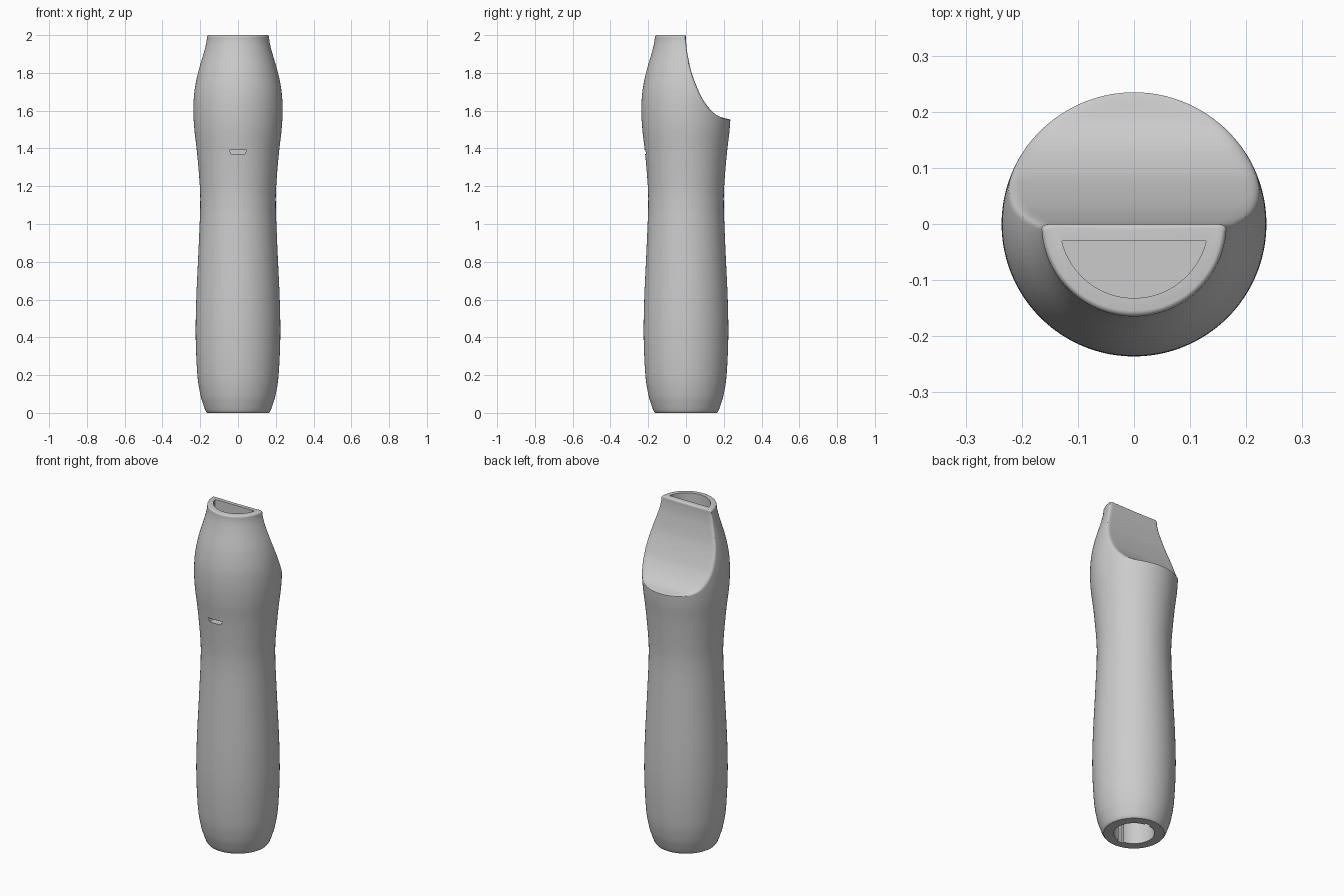
import bpy, bmesh, math
from mathutils import Vector

SEGMENTS = 288
AXIS_Y = -0.09  # point inside every section, from which outlines are measured

if "Cube" in bpy.data.objects:
    bpy.data.objects.remove(bpy.data.objects["Cube"])

grey = bpy.data.materials.new("plain grey")
grey.use_nodes = True
grey.diffuse_color = (0.6, 0.6, 0.6, 1)
grey.node_tree.nodes["Principled BSDF"].inputs["Base Color"].default_value = (0.6, 0.6, 0.6, 1)


def spline(points, steps):
    """Smooth 2D curve through the points."""
    p = [Vector(q) for q in points]
    p = [2 * p[0] - p[1]] + p + [2 * p[-1] - p[-2]]
    out = []
    for a, b, c, d in zip(p, p[1:], p[2:], p[3:]):
        for i in range(steps):
            t = i / steps
            out.append(0.5 * (2 * b + (c - a) * t + (2 * a - 5 * b + 4 * c - d) * t ** 2
                              + (3 * b - a - 3 * c + d) * t ** 3))
    return out + [p[-2]]


def make_object(name, bm):
    bmesh.ops.recalc_face_normals(bm, faces=bm.faces)
    mesh = bpy.data.meshes.new(name)
    bm.to_mesh(mesh)
    bm.free()
    mesh.materials.append(grey)
    obj = bpy.data.objects.new(name, mesh)
    bpy.context.collection.objects.link(obj)
    return obj


def prism(name, outline, offset):
    """Extrude a closed outline by an offset."""
    bm = bmesh.new()
    face = bm.faces.new([bm.verts.new(p) for p in outline])
    top = bmesh.ops.extrude_face_region(bm, geom=[face])["geom"]
    bmesh.ops.translate(bm, vec=offset, verts=[v for v in top if isinstance(v, bmesh.types.BMVert)])
    return make_object(name, bm)


# Height and radius of the turned grip
profile = spline([(0, .163), (.012, .172), (.05, .186), (.1, .2), (.2, .215), (.4, .224),
                  (.6, .221), (.8, .212), (1, .203), (1.1, .2), (1.2, .202), (1.38, .217),
                  (1.5, .231), (1.6, .236), (1.7, .231), (1.8, .212), (1.9, .183),
                  (1.96, .168), (2, .164)], 5)
# Depth and height of the scooped back
scoop = spline([(.27, 1.551), (.23, 1.555), (.18, 1.568), (.14, 1.594), (.1, 1.643), (.07, 1.697),
                (.03, 1.8), (.008, 1.9), (.001, 1.96), (0, 2)], 9)


def radius_at(z):
    for a, b in zip(profile, profile[1:]):
        if z <= b.x:
            return a.y + (b.y - a.y) * (z - a.x) / (b.x - a.x)
    return profile[-1].y


def section(z, cut, inset=0):
    """Round outline, flattened at the back with soft corners."""
    r, ring, soft = radius_at(z), [], 0.02
    for i in range(SEGMENTS):
        a = 2 * math.pi * i / SEGMENTS
        s, c = math.sin(a), math.cos(a)
        d = -AXIS_Y * s + math.sqrt(r * r - (AXIS_Y * c) ** 2)
        if cut is not None and s > 0.01:
            flat = (cut - AXIS_Y) / s
            h = max(soft - abs(d - flat), 0) / soft
            d = min(d, flat) - h * h * soft / 4
        d -= inset
        ring.append((d * c, AXIS_Y + d * s, z))
    return ring


# Grip body: round below, scooped towards the mouth end
fillet = 0.01
rings = [section(p.x, None) for p in profile if p.x < scoop[0].y - .003]
rings += [section(p.y, p.x) for p in scoop if p.y < 2 - fillet]
for i in range(6):
    a = i / 5 * math.pi / 2
    rings.append(section(2 - fillet + fillet * math.sin(a), 0, fillet * (1 - math.cos(a))))

bm = bmesh.new()
loops = [[bm.verts.new(p) for p in ring] for ring in rings]
for low, high in zip(loops, loops[1:]):
    for i in range(SEGMENTS):
        j = (i + 1) % SEGMENTS
        bm.faces.new((low[i], low[j], high[j], high[i]))
bm.faces.new(loops[0][::-1])
bm.faces.new(loops[-1])
grip = make_object("grip_body", bm)

# Half-round pocket in the top
start = math.asin(0.03 / 0.132)
arc = [math.pi + start + (math.pi - 2 * start) * i / 48 for i in range(49)]
pocket = prism("pocket_cutter", [(.132 * math.cos(a), .132 * math.sin(a), 2.05) for a in arc],
               (0, 0, -.35))

# Round socket in the base with a key slot front and back
turn = [2 * math.pi * i / 64 for i in range(64)]
socket = prism("socket_cutter", [(.11 * math.cos(a), .11 * math.sin(a), -.05) for a in turn],
               (0, 0, .55))
keys = prism("key_slot_cutter", [(x, y, -.06) for x, y in
             ((-.018, -.12), (.018, -.12), (.018, .12), (-.018, .12))], (0, 0, .55))

# Small tapered port in the front
port = prism("port_cutter", [(x, -.3, z) for x, z in
             ((-.036, 1.37), (.036, 1.37), (.047, 1.392), (-.047, 1.392))], (0, .13, 0))

bpy.context.view_layer.objects.active = grip
grip.select_set(True)
for cutter in (pocket, socket, keys, port):
    mod = grip.modifiers.new(cutter.name, 'BOOLEAN')
    mod.object = cutter
    mod.operation = 'DIFFERENCE'
    mod.solver = 'EXACT'
    bpy.ops.object.modifier_apply(modifier=mod.name)
    bpy.data.objects.remove(cutter)

bpy.ops.object.shade_smooth_by_angle(angle=math.radians(35))
